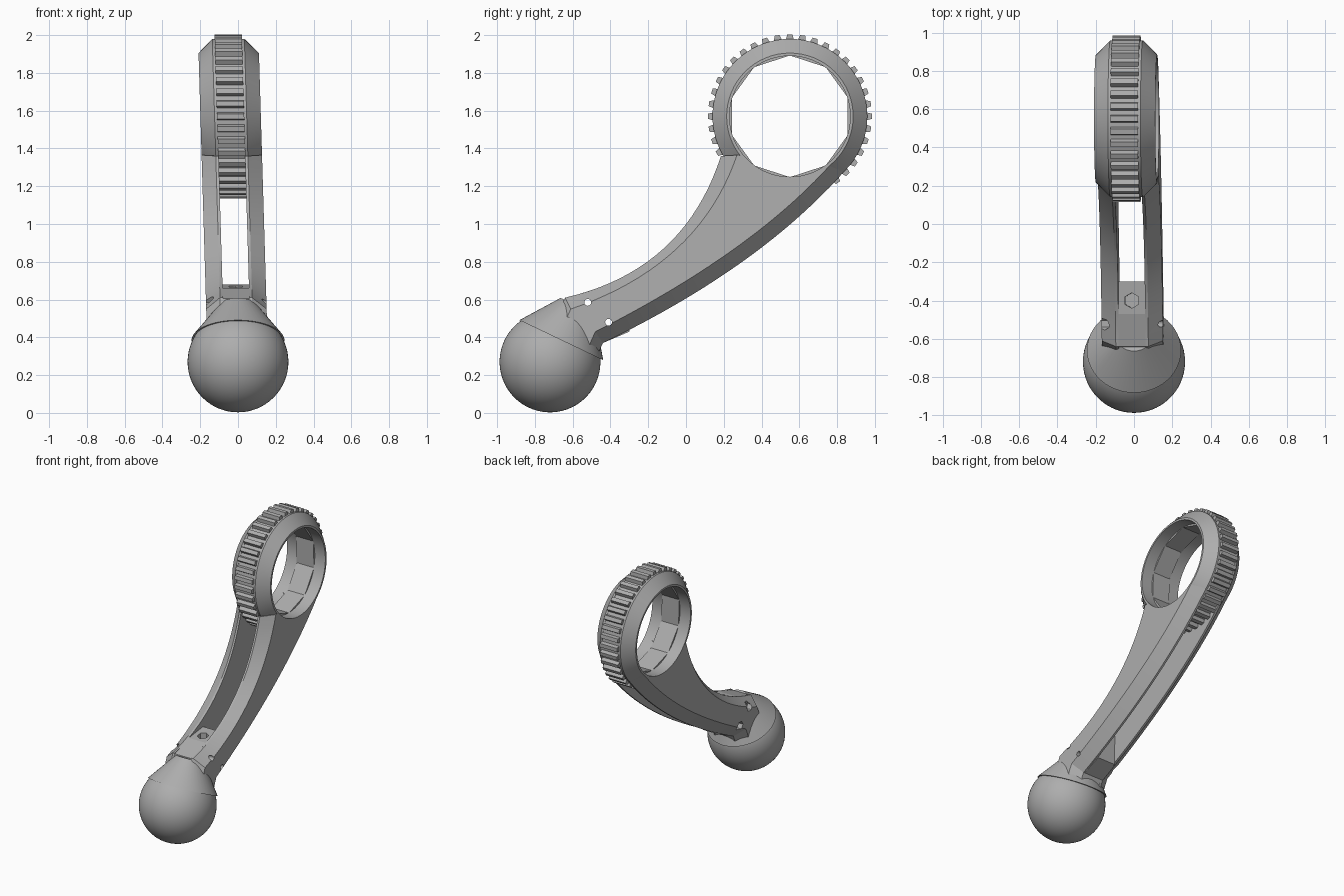
import bpy, bmesh, math
from mathutils import Vector, Matrix

if "Cube" in bpy.data.objects:
    bpy.data.objects.remove(bpy.data.objects["Cube"], do_unlink=True)

grey = bpy.data.materials.new("plain grey")
grey.use_nodes = True
COLOUR = (0.42, 0.42, 0.42, 1)
grey.diffuse_color = COLOUR
grey.node_tree.nodes["Principled BSDF"].inputs["Base Color"].default_value = COLOUR

RING = (0.55, 1.57)      # ring centre in y, z
BALL = (0, -0.72, 0.27)
SLOT = 0.07              # half width of the gap between the arms
LEAN = -0.03             # slight sideways lean of everything above the ball


def make(name, bm, lean=True):
    if lean:
        for v in bm.verts:
            v.co.x += LEAN * (v.co.z - BALL[2])
    bmesh.ops.recalc_face_normals(bm, faces=bm.faces)
    mesh = bpy.data.meshes.new(name)
    bm.to_mesh(mesh)
    bm.free()
    mesh.materials.append(grey)
    ob = bpy.data.objects.new(name, mesh)
    bpy.context.collection.objects.link(ob)
    return ob


def loft(name, loops, closed=False):
    """Skin a row of equal loops, capping the ends unless closed."""
    bm = bmesh.new()
    rows = [[bm.verts.new(p) for p in loop] for loop in loops]
    n = len(rows[0])
    pairs = list(zip(rows, rows[1:])) + ([(rows[-1], rows[0])] if closed else [])
    for a, b in pairs:
        for i in range(n):
            j = (i + 1) % n
            bm.faces.new((a[i], a[j], b[j], b[i]))
    if not closed:
        bm.faces.new(rows[0])
        bm.faces.new(rows[-1])
    return make(name, bm)


def prism(name, outline, x0, x1):
    return loft(name, [[(x, y, z) for y, z in outline] for x in (x0, x1)])


def circle(centre, r, n, start=0.0):
    return [(centre[0] + r * math.cos(start + math.tau * i / n),
             centre[1] + r * math.sin(start + math.tau * i / n)) for i in range(n)]


def activate(ob):
    bpy.ops.object.select_all(action='DESELECT')
    ob.select_set(True)
    bpy.context.view_layer.objects.active = ob


def cut(ob, cutter):
    mod = ob.modifiers.new("cut", 'BOOLEAN')
    mod.operation = 'DIFFERENCE'
    mod.solver = 'EXACT'
    mod.object = cutter
    activate(ob)
    bpy.ops.object.modifier_apply(modifier=mod.name)


def bend(a, c, b, t):
    """Point on a quadratic curve."""
    a, c, b = Vector(a), Vector(c), Vector(b)
    return a * (1 - t) ** 2 + c * 2 * t * (1 - t) + b * t * t


# Arm edges in y, z: outer edge and chamfer line, top then bottom
EDGES = [
    (SLOT, (-0.64, 0.61), (-0.01, 0.755), (0.185, 1.36)),
    (0.085, (-0.64, 0.61), (-0.01, 0.755), (0.185, 1.36)),
    (0.16, (-0.61, 0.55), (0.07, 0.78), (0.27, 1.365)),
    (0.16, (-0.48, 0.43), (0.35, 0.85), (0.77, 1.32)),
    (0.085, (-0.44, 0.37), (0.38, 0.765), (0.83, 1.27)),
    (SLOT, (-0.44, 0.37), (0.38, 0.765), (0.83, 1.27)),
]


def arm_section(side, t, shift=(0, 0)):
    pts = [(x, bend(a, c, b, t) + Vector(shift)) for x, a, c, b in EDGES]
    return [(side * x, p.x, p.y) for x, p in pts]


# Cutters: ring bore, bolt holes, bolt head pockets, hexagonal well
bore = prism("bore_cutter", circle(RING, 0.32, 64), -0.4, 0.4)
bolt_spots = [(-0.52, 0.585), (-0.41, 0.48)]
bolt_cutters = [prism("bolt_cutter", circle(p, 0.018, 16), -0.4, 0.4) for p in bolt_spots]
pocket_cutters = [prism("pocket_cutter", circle(p, 0.034, 6), -0.4, -0.12) for p in bolt_spots]
well = loft("well_cutter", [[(x, y, z) for x, y in circle((0, -0.4), 0.04, 6, math.pi / 6)]
                            for z in (0.57, 0.8)])
smooth = []

for side, label in ((1, "left"), (-1, "right")):
    # Chamfered curved arm, with its root buried in the collar
    sections = [arm_section(side, 0, (-0.05, -0.11))]
    sections += [arm_section(side, i / 20) for i in range(21)]
    arm = loft(label + "_arm", sections)
    for c in [bore] + bolt_cutters + (pocket_cutters if side < 0 else []):
        cut(arm, c)
    # Chamfered ring plate
    profile = [(SLOT, 0.32), (SLOT, 0.41), (0.085, 0.41), (0.16, 0.335), (0.16, 0.32)]
    rings = [[(side * x, *p) for p in circle(RING, r, 64)] for x, r in profile]
    smooth += [arm, loft(label + "_ring_plate", rings, closed=True)]

# Toothed wheel between the plates, with a ten-sided bore
TEETH = 40
outline = []
for i in range(TEETH):
    for step, r in ((-0.32, 0.408), (-0.2, 0.434), (0.2, 0.434), (0.32, 0.408)):
        a = math.tau * (i + step) / TEETH
        outline.append((RING[0] + r * math.cos(a), RING[1] + r * math.sin(a)))
wheel = prism("toothed_wheel", outline, -SLOT - 0.002, SLOT + 0.002)
wheel_bore = prism("wheel_bore_cutter", circle(RING, 0.322, 10, math.pi / 2), -0.3, 0.3)
cut(wheel, wheel_bore)

# Block joining the arms at their root
block = prism("root_block", [(-0.66, 0.52), (-0.64, 0.605), (-0.47, 0.66), (-0.30, 0.68),
                             (-0.30, 0.43), (-0.44, 0.37), (-0.48, 0.29)],
              -SLOT - 0.004, SLOT + 0.004)
for c in bolt_cutters + [well]:
    cut(block, c)

# Conical collar tilted over the ball
axis = Vector((0, 0.43, 0.90)).normalized()
base = Vector((0, -0.66, 0.385))
tilt = axis.to_track_quat('Z', 'Y').to_matrix().to_4x4()
bm = bmesh.new()
bmesh.ops.create_cone(bm, cap_ends=True, segments=48, radius1=0.246, radius2=0.10, depth=0.2,
                      matrix=Matrix.Translation(base + axis * 0.1) @ tilt)
smooth.append(make("collar", bm, lean=False))

# Ball
bm = bmesh.new()
bmesh.ops.create_uvsphere(bm, u_segments=64, v_segments=32, radius=0.267,
                          matrix=Matrix.Translation(BALL) @ tilt)
smooth.append(make("ball", bm, lean=False))

for ob in smooth:
    activate(ob)
    bpy.ops.object.shade_smooth_by_angle(angle=math.radians(25))

for c in [bore, well, wheel_bore] + bolt_cutters + pocket_cutters:
    bpy.data.objects.remove(c, do_unlink=True)
